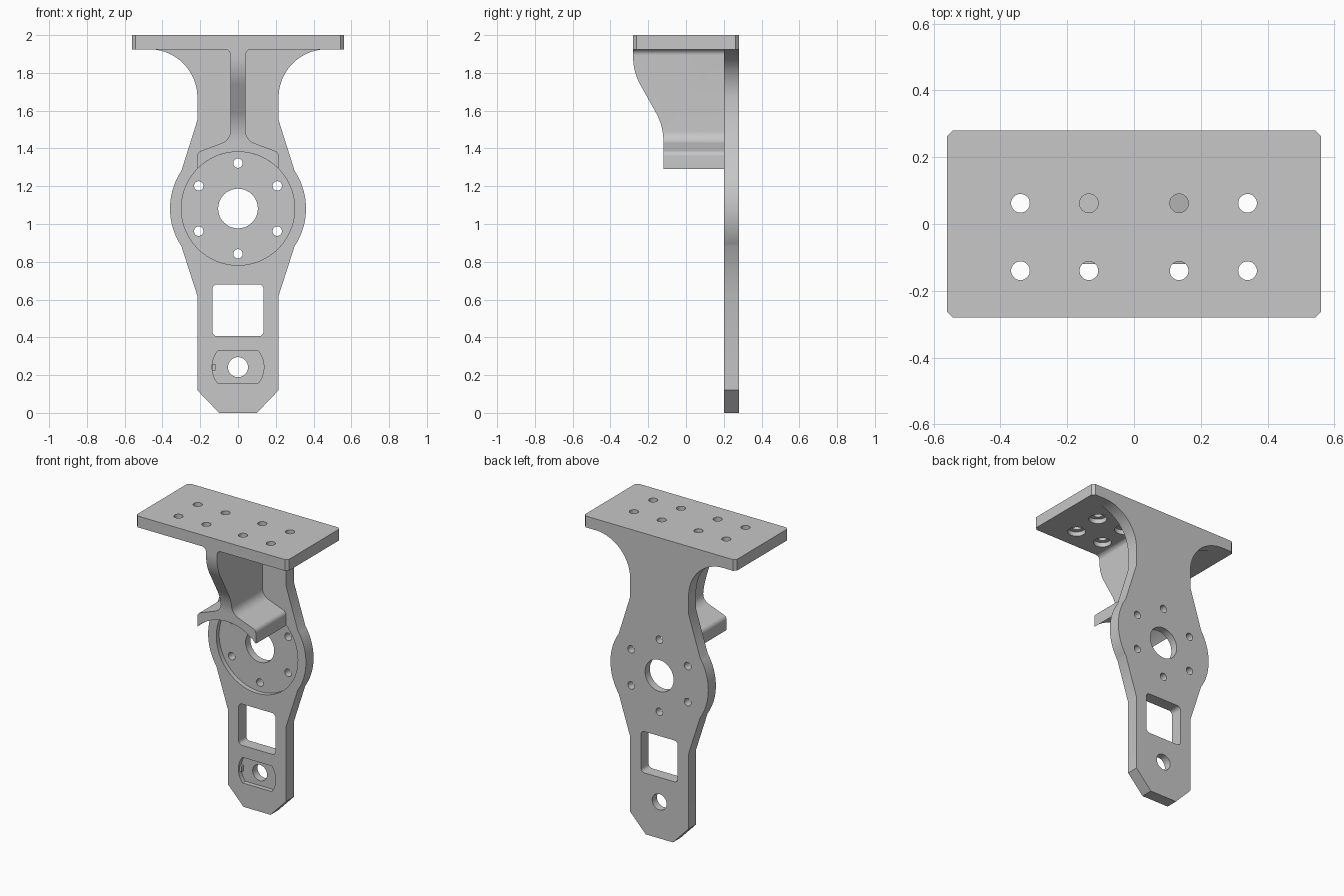
import bpy, bmesh
from math import sin, cos, radians, degrees, acos, tan
from mathutils import Vector

if "Cube" in bpy.data.objects:
    bpy.data.objects.remove(bpy.data.objects["Cube"], do_unlink=True)

GREY = (0.57, 0.57, 0.57, 1)
mat = bpy.data.materials.new("plain grey")
mat.use_nodes = True
mat.diffuse_color = GREY
mat.node_tree.nodes["Principled BSDF"].inputs["Base Color"].default_value = GREY


def arc(cx, cz, r, a, b, n=24):
    angles = [radians(a + (b - a) * i / n) for i in range(n + 1)]
    return [(cx + r * cos(t), cz + r * sin(t)) for t in angles]


def circle(cx, cz, r, n=48):
    return arc(cx, cz, r, 0, 360, n)[:-1]


def rounded(points, closed=False, n=10):
    """Points are (u, v) or (u, v, fillet radius)."""
    out = []
    for i, p in enumerate(points):
        inner = closed or 0 < i < len(points) - 1
        if len(p) < 3 or not inner:
            out.append(p[:2])
            continue
        c = Vector(p[:2])
        d1 = (Vector(points[i - 1][:2]) - c).normalized()
        d2 = (Vector(points[(i + 1) % len(points)][:2]) - c).normalized()
        half = d1.angle(d2) / 2
        centre = c + (d1 + d2).normalized() * p[2] / sin(half)
        start = c + d1 * p[2] / tan(half) - centre
        end = c + d2 * p[2] / tan(half) - centre
        for k in range(n + 1):
            spoke = start.lerp(end, k / n).normalized()
            out.append(tuple(centre + spoke * p[2]))
    return out


def mirrored(half):
    return half + [(-u, v) for u, v in reversed(half) if abs(u) > 1e-5]


def prism(name, points, axis, a, b):
    """Extrude a closed outline along an axis from a to b."""
    place = {"x": lambda u, v: (a, u, v),
             "y": lambda u, v: (u, a, v),
             "z": lambda u, v: (u, v, a)}[axis]
    bm = bmesh.new()
    face = bm.faces.new([bm.verts.new(place(u, v)) for u, v in points])
    grown = bmesh.ops.extrude_face_region(bm, geom=[face])["geom"]
    # The extrusion drops the source face, so close the first end again
    if not face.is_valid or len(bm.faces) < len(points) + 2:
        rim = [e for e in bm.edges if e.is_boundary]
        bmesh.ops.holes_fill(bm, edges=rim)
    shift = Vector([(b - a) * (axis == k) for k in "xyz"])
    bmesh.ops.translate(bm, vec=shift,
                        verts=[g for g in grown if isinstance(g, bmesh.types.BMVert)])
    bmesh.ops.remove_doubles(bm, verts=bm.verts, dist=1e-5)
    bmesh.ops.recalc_face_normals(bm, faces=bm.faces)
    mesh = bpy.data.meshes.new(name)
    bm.to_mesh(mesh)
    bm.free()
    mesh.materials.append(mat)
    obj = bpy.data.objects.new(name, mesh)
    bpy.context.collection.objects.link(obj)
    return obj


def combine(target, tool, operation="DIFFERENCE"):
    mod = target.modifiers.new("cut", "BOOLEAN")
    mod.operation, mod.solver, mod.object = operation, "EXACT", tool
    bpy.ops.object.select_all(action="DESELECT")
    bpy.context.view_layer.objects.active = target
    target.select_set(True)
    bpy.ops.object.modifier_apply(modifier=mod.name)
    bpy.data.objects.remove(tool, do_unlink=True)


# Top mounting plate with chamfered corners and counterbored holes
X, Y, C, UNDER = 0.56, 0.28, 0.018, 1.925
half = [(X - C, -Y), (X, C - Y), (X, Y - C), (X - C, Y)]
top_plate = prism("top_plate", mirrored(half), "z", UNDER, 2)
for x in (-0.34, -0.135, 0.135, 0.34):
    for y in (-0.14, 0.062):
        combine(top_plate, prism("hole", circle(x, y, 0.028, 32), "z", 1.8, 2.1))
        combine(top_plate, prism("bore", circle(x, y, 0.055, 32), "z", 1.8, UNDER + 0.03))

# Upright arm: waisted outline around the round hub
HUB, LOW = 1.082, 0.242
half = [(0.1, 0), (0.215, 0.12), (0.215, 0.62)]
half += arc(0, HUB, 0.36, -33.7, 33.7)
half += rounded([(0.215, 1.55), (0.215, UNDER, 0.255), (0.47, UNDER)], n=20)[:-1]
arm = prism("upright_arm", mirrored(half), "y", 0.2, 0.28)

# Hub recess, shaft hole and bolt circle
combine(arm, prism("recess", circle(0, HUB, 0.3, 96), "y", 0.1, 0.23))
combine(arm, prism("shaft", circle(0, HUB, 0.105), "y", 0.1, 0.4))
for i in range(6):
    a = radians(30 + 60 * i)
    bolt = circle(0.24 * cos(a), HUB + 0.24 * sin(a), 0.025, 24)
    combine(arm, prism("bolt", bolt, "y", 0.1, 0.4))

# Square window, lower pocket and its hole
W, R = 0.135, 0.025
window = rounded([(-W, 0.406, R), (W, 0.406, R), (W, 0.681, R), (-W, 0.681, R)], True)
combine(arm, prism("window", window, "y", 0.1, 0.4))
combine(arm, prism("pocket", mirrored(arc(0, LOW, 0.137, -38.3, 38.3)), "y", 0.1, 0.23))
combine(arm, prism("pin", circle(0, LOW, 0.053), "y", 0.1, 0.4))
key = [(-0.136, LOW - 0.018), (-0.12, LOW - 0.018),
       (-0.12, LOW + 0.018), (-0.136, LOW + 0.018)]
prism("pocket_key", key, "y", 0.21, 0.23)

# Centre web flaring into a saddle over the hub, trimmed by an S-shaped front
E = 0.215
half = rounded([(0.08, UNDER), (0.04, UNDER, 0.03), (0.04, 1.445, 0.07),
                (E, 1.38, 0.03), (E, 1.3)])[1:-1]
half += arc(0, HUB, 0.3, degrees(acos(E / 0.3)), 90)
web = prism("web_and_saddle", mirrored(half), "y", -0.4, 0.2)
side = rounded([(0.3, 2.1), (-Y, 2.1), (-Y, 1.805, 0.3), (-0.12, 1.52, 0.3),
                (-0.12, 1.2), (0.3, 1.2)], n=14)
combine(web, prism("side_trim", side, "x", -0.5, 0.5), "INTERSECT")

# Smooth curved walls, keep machined edges crisp
bpy.ops.object.select_all(action="DESELECT")
for obj in (top_plate, arm, web):
    obj.select_set(True)
bpy.context.view_layer.objects.active = arm
bpy.ops.object.shade_smooth_by_angle(angle=radians(25))
